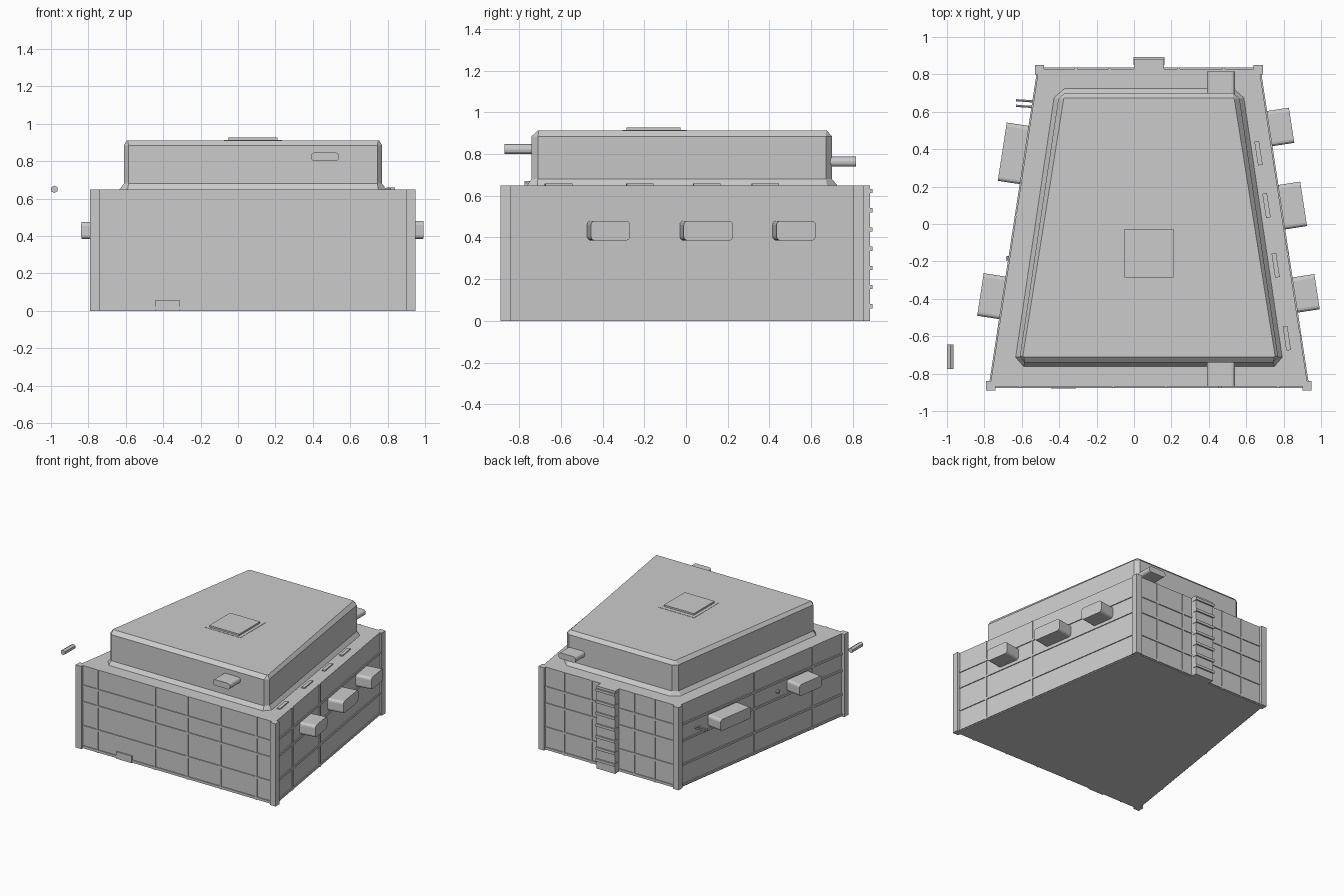
import bpy, bmesh, math
from mathutils import Vector, Matrix

cube = bpy.data.objects.get("Cube")
if cube:
    bpy.data.objects.remove(cube, do_unlink=True)

grey = bpy.data.materials.new("light grey")
grey.use_nodes = True
COLOUR = (0.6, 0.6, 0.6, 1)
grey.diffuse_color = COLOUR
grey.node_tree.nodes["Principled BSDF"].inputs["Base Color"].default_value = COLOUR


def finish(name, bm):
    bmesh.ops.recalc_face_normals(bm, faces=bm.faces)
    mesh = bpy.data.meshes.new(name)
    bm.to_mesh(mesh)
    bm.free()
    mesh.materials.append(grey)
    ob = bpy.data.objects.new(name, mesh)
    bpy.context.collection.objects.link(ob)
    return ob


def loft(name, rings):
    """Skin a stack of (outline, z) rings and cap both ends."""
    bm = bmesh.new()
    rows = [[bm.verts.new((x, y, z)) for x, y in outline] for outline, z in rings]
    for a, b in zip(rows, rows[1:]):
        for i in range(len(a)):
            j = (i + 1) % len(a)
            bm.faces.new((a[i], a[j], b[j], b[i]))
    bm.faces.new(rows[0][::-1])
    bm.faces.new(rows[-1])
    return finish(name, bm)


def box(name, lo, hi, matrix=None):
    bm = bmesh.new()
    bmesh.ops.create_cube(bm, size=1)
    lo, hi = Vector(lo), Vector(hi)
    for v in bm.verts:
        v.co = (lo + hi) / 2 + v.co * (hi - lo)
    if matrix:
        bm.transform(matrix)
    return finish(name, bm)


def trapezoid(front, back, y0, y1, cut=0):
    """Outline narrowing to the back, with corners chamfered by cut."""
    pts = [Vector((front[0], y0)), Vector((front[1], y0)),
           Vector((back[1], y1)), Vector((back[0], y1))]
    if not cut:
        return pts
    out = []
    for i, p in enumerate(pts):
        for q in (pts[i - 1], pts[(i + 1) % 4]):
            out.append(p + (q - p).normalized() * cut)
    return out


# Main walls
H = 0.65
corners = trapezoid((-0.77, 0.93), (-0.51, 0.67), -0.87, 0.83)
loft("main_walls", [(corners, 0), (corners, H)])

# Corner posts
for p, sx, sy in zip(corners, (-1, 1, 1, -1), (-1, -1, 1, 1)):
    c = p + Vector((sx * -0.005, sy * -0.005))
    box("corner_post", (c.x - 0.025, c.y - 0.025, 0), (c.x + 0.025, c.y + 0.025, H))

# Upper storey with flared skirt and bevelled roof edge
loft("upper_storey", [
    (trapezoid((-0.64, 0.80), (-0.42, 0.58), -0.762, 0.725, 0.05), H),
    (trapezoid((-0.615, 0.775), (-0.40, 0.56), -0.74, 0.70, 0.03), H + 0.03),
    (trapezoid((-0.615, 0.775), (-0.40, 0.56), -0.74, 0.70, 0.03), 0.885),
    (trapezoid((-0.595, 0.755), (-0.375, 0.535), -0.71, 0.675, 0.005), 0.912)])

# Roof hatch
box("hatch_flange", (-0.075, -0.305, 0.905), (0.235, 0.005, 0.914))
box("hatch_lid", (-0.05, -0.285, 0.905), (0.21, -0.026, 0.927))


def wall_frame(a, b):
    """Matrix with x along the wall, y outward and z up, starting at corner a."""
    d = (b - a).normalized()
    m = Matrix(((d.x, d.y, 0, a.x), (d.y, -d.x, 0, a.y), (0, 0, 1, 0), (0, 0, 0, 1)))
    return m, (b - a).length


FL, FR, BR, BL = corners
front, front_len = wall_frame(FL, FR)
right, side_len = wall_frame(FR, BR)
back, back_len = wall_frame(BR, BL)
left, _ = wall_frame(BL, FL)

# Panel strips on every wall
walls = [("front", front, front_len, [0.16, 0.66, 0.94, 1.23, 1.54]),
         ("side", right, side_len, [0.28, 0.72]),
         ("back", back, back_len, [0.19, 0.43, 0.80, 0.98]),
         ("side", left, side_len, [0.79, 1.39])]
for name, m, length, uprights in walls:
    for z in (0.015, 0.175, 0.363, 0.493):
        box(name + "_rail", (0.03, -0.01, z - 0.008), (length - 0.03, 0.007, z + 0.008), m)
    for u in uprights:
        box(name + "_upright", (u - 0.007, -0.01, 0), (u + 0.007, 0.006, H), m)


def rounded_box(name, m, u0, u1, z0, z1, depth, r=0.02):
    """Box sticking out of a wall, its outline rounded as seen face on."""
    bm = bmesh.new()
    ends = []
    for y in (-0.01, depth):
        ring = []
        for k, (cu, cz) in enumerate(((u1 - r, z1 - r), (u0 + r, z1 - r),
                                      (u0 + r, z0 + r), (u1 - r, z0 + r))):
            for s in range(4):
                t = math.radians(90 * k + 30 * s)
                ring.append(bm.verts.new((cu + r * math.cos(t), y, cz + r * math.sin(t))))
        ends.append(ring)
    n = len(ends[0])
    for i in range(n):
        j = (i + 1) % n
        bm.faces.new((ends[0][i], ends[0][j], ends[1][j], ends[1][i]))
    for ring in ends:
        bm.faces.new(ring)
    bm.transform(m)
    return finish(name, bm)


# Balcony boxes on the side walls, by distance along each wall
for u0, u1 in ((0.40, 0.59), (0.85, 1.09), (1.30, 1.49)):
    rounded_box("right_side_box", right, u0, u1, 0.385, 0.48, 0.125)
for u0, u1 in ((0.31, 0.625), (1.125, 1.355)):
    rounded_box("left_side_box", left, u0, u1, 0.385, 0.475, 0.125)

# Vents on the upper storey
rounded_box("front_vent", Matrix.Translation((0, -0.86, 0)), 0.39, 0.54, 0.80, 0.847, 0.14)
rounded_box("back_vent", Matrix.Translation((0, 0.675, 0)), 0.39, 0.54, 0.74, 0.787, 0.14)

# Back ladder tower of stacked tapered steps
box("ladder_tower", (0, 0.80, 0), (0.16, 0.882, H))
STEPS = 7
for i in range(STEPS):
    z = 0.07 + i * 0.092
    box("ladder_rung", (-0.003, 0.85, z - 0.01), (0.163, 0.893, z + 0.01))

# Service door low on the front
box("service_door", (-0.445, -0.879, 0), (-0.31, -0.86, 0.055))

# Thin deck plates beside the right skirt
for y in (-0.60, -0.21, 0.11, 0.39):
    u = (y + 0.87) * side_len / 1.7
    box("deck_plate", (u - 0.065, -0.085, H), (u + 0.065, -0.06, H + 0.009), right)


def rod(name, a, b, radius, sides):
    a, b = Vector(a), Vector(b)
    bm = bmesh.new()
    bmesh.ops.create_cone(bm, cap_ends=True, segments=sides, radius1=radius,
                          radius2=radius, depth=(b - a).length)
    bm.transform(Matrix.Translation((a + b) / 2) @ (b - a).to_track_quat('Z', 'Y').to_matrix().to_4x4())
    return finish(name, bm)


# Twin rods and knob on the left wall
for y in (0.625, 0.655):
    rod("left_rod", (-0.53, y, 0.42), (-0.63, y + 0.007, 0.42), 0.007, 6)
rod("left_knob", (-0.64, -0.18, 0.42), (-0.683, -0.185, 0.42), 0.012, 8)

# Small detached marker beside the front left corner
rod("detached_marker", (-0.982, -0.775, 0.65), (-0.982, -0.645, 0.65), 0.02, 6)
